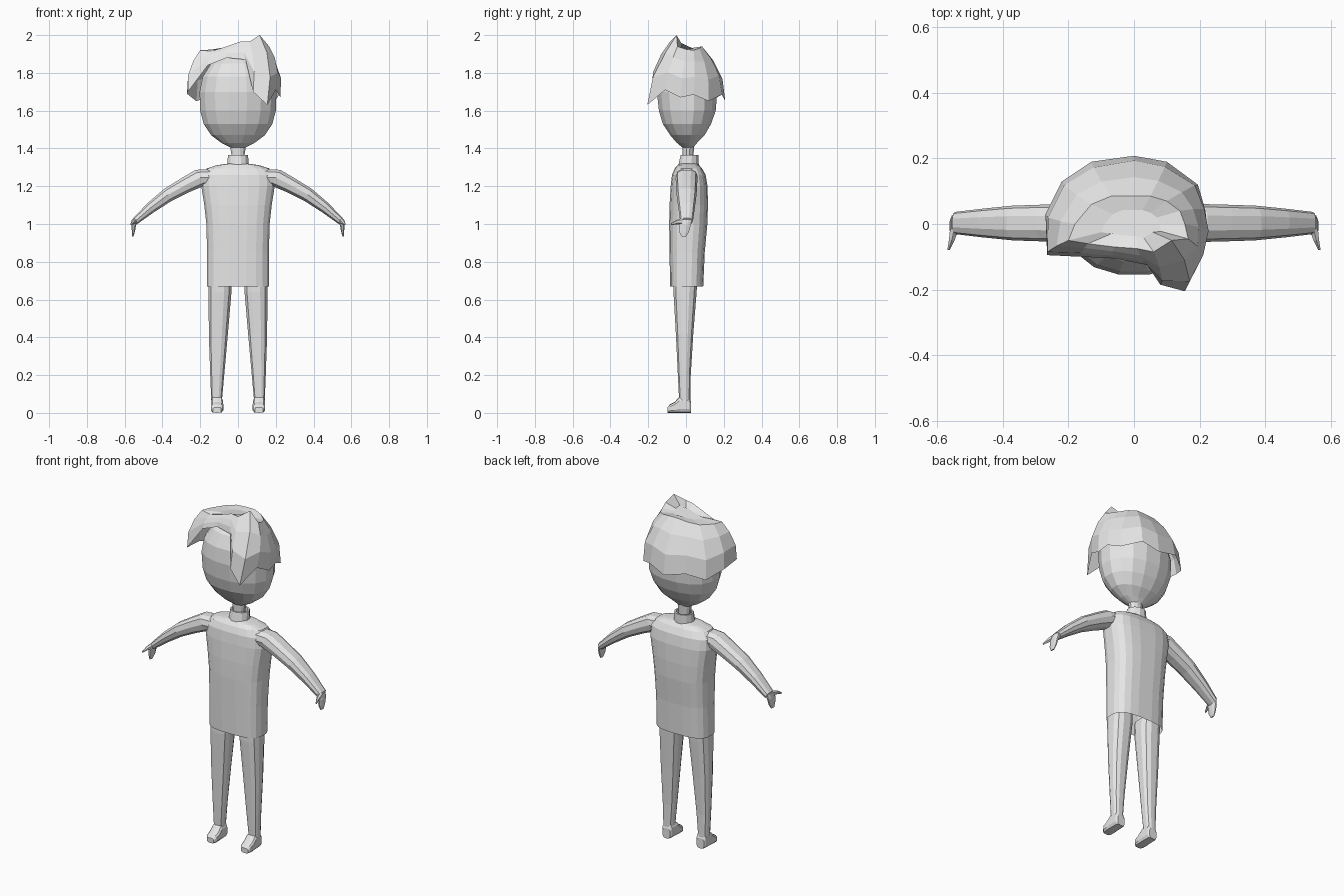
import bpy, bmesh, math
from mathutils import Vector

grey = bpy.data.materials.new("light grey")
grey.diffuse_color = (0.8, 0.8, 0.8, 1)


def ring(c, u, v, n=12, p=2.0):
    """Closed superellipse loop around c spanned by half-axes u and v."""
    pts = []
    for i in range(n):
        a = 2 * math.pi * (i + 0.5) / n
        co, si = math.cos(a), math.sin(a)
        pts.append(Vector(c) + Vector(u) * math.copysign(abs(co) ** (2 / p), co)
                   + Vector(v) * math.copysign(abs(si) ** (2 / p), si))
    return pts


def level(x, z, rx, y0, y1, n=12, p=2.0):
    """Horizontal loop at height z from y0 to y1."""
    return ring((x, (y0 + y1) / 2, z), (rx, 0, 0), (0, (y1 - y0) / 2, 0), n, p)


def loft(name, rings, start=True, end=True, mirror=False):
    """Skin a list of equal loops, optionally capped and mirrored in x."""
    bm = bmesh.new()
    loops = [[bm.verts.new(p) for p in r] for r in rings]
    n = len(loops[0])
    for a, b in zip(loops, loops[1:]):
        for i in range(n):
            j = (i + 1) % n
            bm.faces.new((a[i], a[j], b[j], b[i]))
    if start:
        bm.faces.new(loops[0])
    if end:
        bm.faces.new(loops[-1])
    bmesh.ops.recalc_face_normals(bm, faces=bm.faces)
    me = bpy.data.meshes.new(name)
    bm.to_mesh(me)
    bm.free()
    me.materials.append(grey)
    ob = bpy.data.objects.new(name, me)
    bpy.context.collection.objects.link(ob)
    if mirror:
        ob.modifiers.new("Mirror", 'MIRROR').use_mirror_merge = False
    return ob


# Head: egg shape with a narrow chin
loft("head", [level(0, *r, n=16, p=2.2) for r in (
    (1.405, .04, -.02, .04), (1.43, .09, -.05, .06), (1.47, .145, -.085, .10),
    (1.53, .185, -.125, .135), (1.60, .204, -.146, .16), (1.70, .207, -.157, .168),
    (1.78, .190, -.148, .148), (1.85, .145, -.115, .105),
    (1.89, .085, -.07, .065), (1.91, .02, -.02, .02))])

# Neck and standing collar
loft("neck", [level(0, *r) for r in (
    (1.29, .045, -.03, .05), (1.36, .035, -.018, .04), (1.42, .045, -.02, .045))])
loft("collar", [level(0, *r) for r in (
    (1.30, .06, -.045, .07), (1.365, .055, -.03, .068),
    (1.365, .045, -.022, .058), (1.31, .045, -.03, .058))], False, False)

# Tunic, open at the hem
loft("tunic", [level(0, *r, n=20, p=2.9) for r in (
    (0.67, .165, -.085, .092), (0.85, .165, -.088, .10), (1.00, .169, -.09, .114),
    (1.10, .18, -.088, .117), (1.20, .196, -.082, .115), (1.26, .192, -.075, .105),
    (1.295, .165, -.06, .085), (1.312, .11, -.045, .07), (1.32, .05, -.03, .055))],
    False, True)

# Sleeved arms sloping down from the shoulder
loft("arm", [ring((x, 0.003, z), (0.5 * h, 0, 0.866 * h), (0, w, 0), 10, 2.5)
             for x, z, h, w in (
    (.11, 1.25, .05, .06), (.20, 1.245, .05, .058), (.28, 1.205, .044, .056),
    (.37, 1.155, .039, .053), (.46, 1.088, .031, .044), (.545, 1.015, .02, .034))],
    mirror=True)

# Mitten hands hanging from the wrist, with a thumb pointing forward
loft("hand", [ring((x, y, z), (t, 0, 0), (0, w, 0), 8) for x, y, z, t, w in (
    (.543, 0, 1.025, .016, .033), (.551, -.006, .995, .013, .034),
    (.554, -.01, .96, .009, .028), (.557, -.012, .935, .004, .014))], mirror=True)
loft("thumb", [ring((x, y, z), (t, 0, 0), (0, 0, t * 1.2), 6) for x, y, z, t in (
    (.548, -.015, 1.015, .015), (.556, -.05, 1.01, .010), (.566, -.08, .998, .004))],
    mirror=True)

# Tapered legs
loft("leg", [level(*r, p=2.6) for r in (
    (.095, 0.72, .062, -.068, .062), (.095, 0.64, .062, -.068, .058),
    (.104, 0.42, .052, -.055, .04), (.110, 0.20, .038, -.044, .026),
    (.113, 0.08, .030, -.038, .024), (.112, 0.03, .030, -.04, .024))], mirror=True)

# Shoes: cross-sections from heel to toe
loft("shoe", [ring((.111, y, h / 2), (w, 0, 0), (0, 0, h / 2), 10, 3.5)
              for y, h, w in (
    (.026, .06, .024), (.015, .085, .031), (-.035, .085, .033),
    (-.06, .058, .034), (-.085, .045, .032), (-.098, .03, .022))], mirror=True)

# Hair: a lower jagged edge and an upper edge, bulged between, closed at the crown
lower = [(.08, -.185, 1.70), (.155, -.205, 1.63), (.20, -.11, 1.71),
         (.225, -.03, 1.67), (.218, .04, 1.685), (.195, .12, 1.65),
         (.10, .19, 1.685), (0, .208, 1.65), (-.13, .19, 1.685),
         (-.22, .13, 1.65), (-.27, .03, 1.69), (-.265, -.095, 1.70),
         (-.16, -.10, 1.84), (-.06, -.105, 1.88), (.04, -.125, 1.87)]
upper = [(.06, -.085, 1.965), (.115, -.05, 2.0), (.165, -.045, 1.94),
         (.155, 0, 1.925), (.14, .04, 1.92), (.10, .07, 1.93),
         (.05, .085, 1.94), (0, .085, 1.94), (-.07, .085, 1.935),
         (-.13, .06, 1.925), (-.18, 0, 1.92), (-.20, -.05, 1.92),
         (-.14, -.06, 1.915), (-.06, -.07, 1.94), (.01, -.075, 1.965)]


def between(a, b, t):
    """Point from a to b pushed outwards in proportion to the drop."""
    a, b = Vector(a), Vector(b)
    m = a.lerp(b, t)
    out = Vector((m.x, m.y, 0)).normalized()
    return m + out * (b.z - a.z) * 0.5 * t * (1 - t)


crown = [Vector((p[0] * .5, p[1] * .5, 1.93 + (p[2] - 1.93) * .4)) for p in upper]
loft("hair", [lower] + [[between(a, b, t) for a, b in zip(lower, upper)]
                        for t in (.4, .75)] + [upper, crown], False, True)
